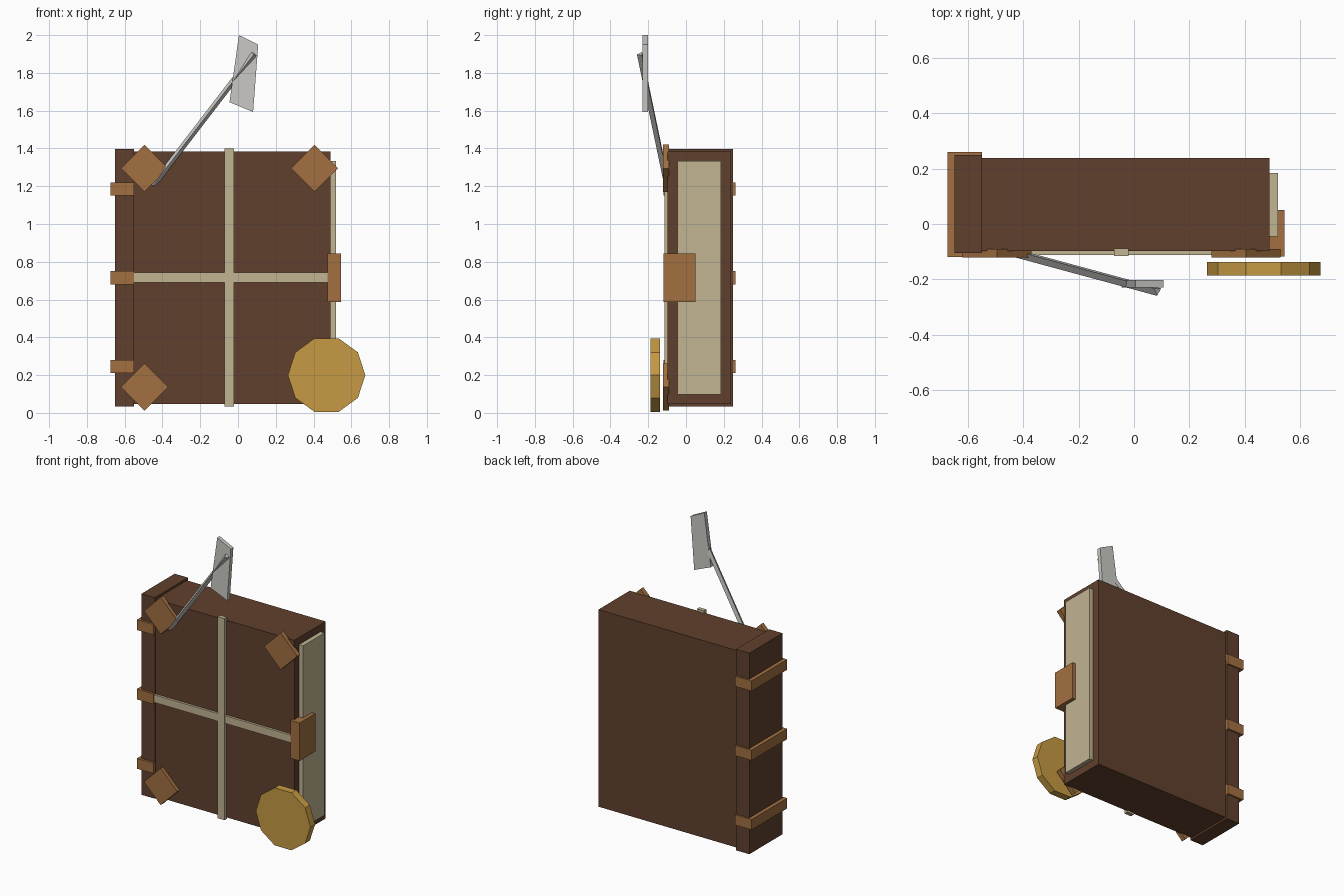
import bpy, bmesh, math
from mathutils import Vector

if "Cube" in bpy.data.objects:
    bpy.data.objects.remove(bpy.data.objects["Cube"])


def material(name, r, g, b):
    lin = [((c / 255 + 0.055) / 1.055) ** 2.4 for c in (r, g, b)]
    m = bpy.data.materials.new(name)
    m.diffuse_color = (*lin, 1)
    m.use_nodes = True
    m.node_tree.nodes["Principled BSDF"].inputs["Base Color"].default_value = m.diffuse_color
    return m


LEATHER = material("dark leather", 96, 64, 45)
TAN = material("tan leather", 162, 112, 65)
PAPER = material("parchment", 194, 180, 146)
GOLD = material("gold", 198, 154, 67)
GREY = material("pale grey", 202, 201, 197)


def finish(name, bm, mat):
    bmesh.ops.recalc_face_normals(bm, faces=bm.faces)
    mesh = bpy.data.meshes.new(name)
    bm.to_mesh(mesh)
    bm.free()
    mesh.materials.append(mat)
    ob = bpy.data.objects.new(name, mesh)
    bpy.context.collection.objects.link(ob)
    return ob


def sweep(name, points, offset, mat):
    """Flat polygon swept along an offset vector."""
    bm = bmesh.new()
    face = bm.faces.new([bm.verts.new(p) for p in points])
    res = bmesh.ops.extrude_face_region(bm, geom=[face])
    moved = [v for v in res["geom"] if isinstance(v, bmesh.types.BMVert)]
    bmesh.ops.translate(bm, verts=moved, vec=Vector(offset))
    if face.is_valid and not any(len(e.link_faces) < 2 for e in bm.edges):
        pass
    else:
        bmesh.ops.holes_fill(bm, edges=[e for e in bm.edges if len(e.link_faces) < 2])
    return finish(name, bm, mat)


def plate(name, outline, y0, y1, mat):
    """Outline in x and z, given thickness from y0 to y1."""
    return sweep(name, [(x, y0, z) for x, z in outline], (0, y1 - y0, 0), mat)


def box(name, x0, x1, y0, y1, z0, z1, mat):
    return plate(name, [(x0, z0), (x1, z0), (x1, z1), (x0, z1)], y0, y1, mat)


def ngon(cx, cz, r, n):
    return [(cx + r * math.cos(2 * math.pi * i / n),
             cz + r * math.sin(2 * math.pi * i / n)) for i in range(n)]


# Book body, spine and page edge
box("book_cover", -0.62, 0.49, -0.097, 0.238, 0.047, 1.383, LEATHER)
box("spine", -0.65, -0.55, -0.105, 0.25, 0.034, 1.397, LEATHER)
box("pages", 0.40, 0.52, -0.046, 0.185, 0.098, 1.334, PAPER)

# Raised bands around the spine
for i, z in enumerate((0.245, 0.715, 1.185)):
    box(f"spine_band_{i}", -0.675, -0.55, -0.12, 0.261, z - 0.035, z + 0.035, TAN)

# Crossed straps on the front
box("vertical_strap", -0.072, -0.02, -0.115, -0.088, 0.034, 1.4, PAPER)
box("horizontal_strap", -0.56, 0.505, -0.113, -0.088, 0.69, 0.742, PAPER)

# Clasp on the opening edge
box("clasp", 0.475, 0.545, -0.118, 0.05, 0.588, 0.845, TAN)

# Diamond corner guards
for x in (-0.495, 0.405):
    for z in (0.137, 1.295):
        plate("corner_guard", ngon(x, z, 0.125, 4), -0.122, -0.09, TAN)

# Ten-sided gold seal
plate("round_seal", ngon(0.469, 0.2, 0.205, 10), -0.187, -0.137, GOLD)

# Quill: three-sided shaft and flat feather vane
tip, top = Vector((-0.45, -0.097, 1.205)), Vector((0.085, -0.242, 1.9))
axis = (top - tip).normalized()
front = Vector((0, -1, 0))
front = (front - axis * front.dot(axis)).normalized()
side = axis.cross(front)
ring = [tip + 0.018 * (front * c + side * s) for c, s in ngon(0, 0, 1, 3)]
sweep("quill_shaft", ring, top - tip, GREY)
plate("quill_feather", [(0.005, 2.0), (0.107, 1.95), (0.08, 1.593), (-0.045, 1.645)],
      -0.23, -0.202, GREY)
